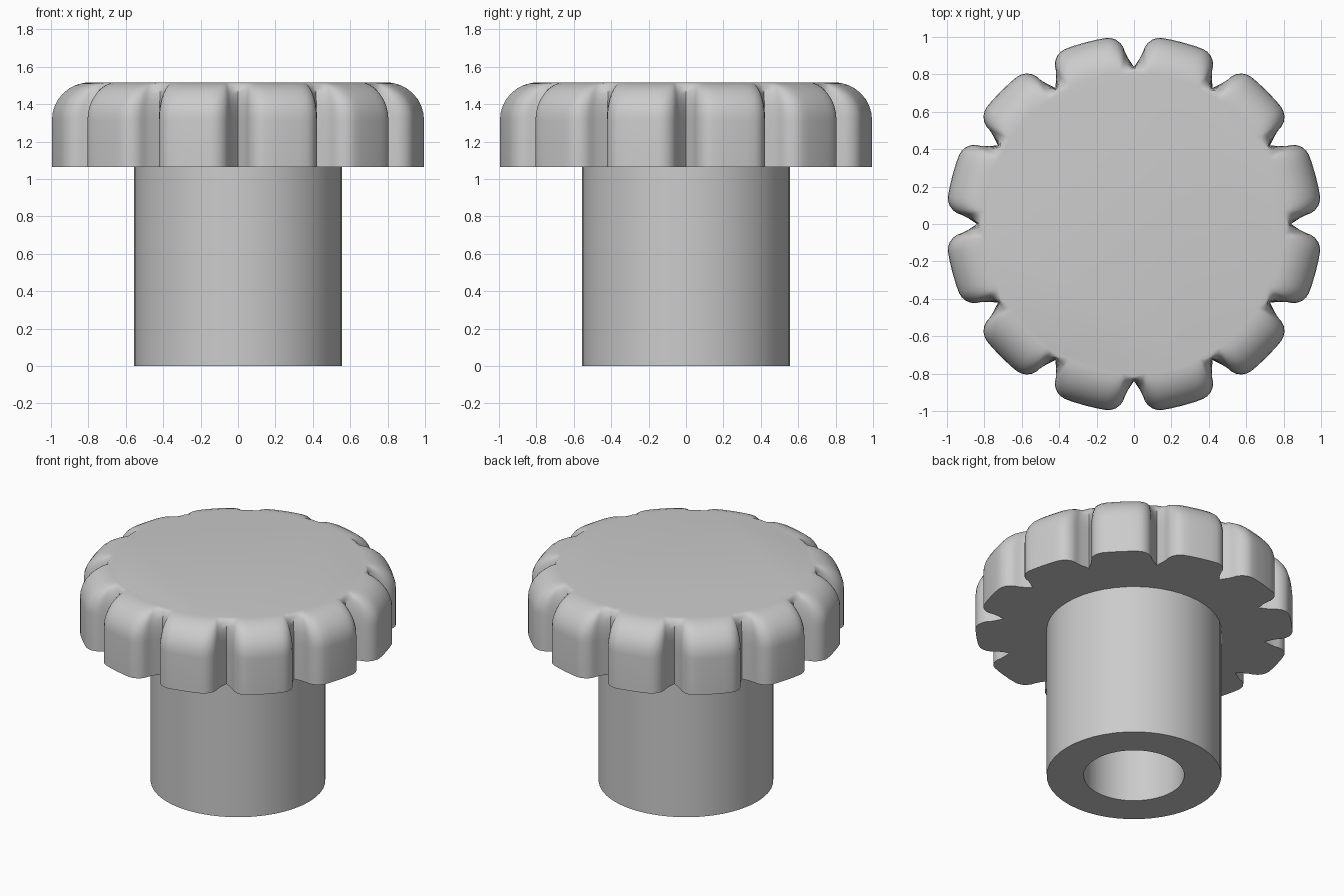
import bpy, bmesh, math

if "Cube" in bpy.data.objects:
    bpy.data.objects.remove(bpy.data.objects["Cube"])

LOBES = 12
HALF = math.pi / LOBES          # half the angle of one lobe
CAP_Z, FILLET_Z, FILLET_H = 1.065, 1.315, 0.20
FLAT_R, NOTCH_R, NOTCH_TOP_R = 0.805, 0.84, 0.818

mat = bpy.data.materials.new("plain_grey")
mat.diffuse_color = (0.6, 0.6, 0.6, 1)
mat.use_nodes = True
mat.node_tree.nodes["Principled BSDF"].inputs["Base Color"].default_value = mat.diffuse_color


def finish(name, bm, angle):
    bmesh.ops.recalc_face_normals(bm, faces=bm.faces)
    mesh = bpy.data.meshes.new(name)
    bm.to_mesh(mesh)
    bm.free()
    mesh.materials.append(mat)
    obj = bpy.data.objects.new(name, mesh)
    bpy.context.collection.objects.link(obj)
    bpy.ops.object.select_all(action='DESELECT')
    obj.select_set(True)
    bpy.context.view_layer.objects.active = obj
    bpy.ops.object.shade_smooth_by_angle(angle=math.radians(angle))


def loft(bm, rings):
    for a, b in zip(rings, rings[1:]):
        n = len(a)
        for i in range(n):
            j = (i + 1) % n
            bm.faces.new((a[i], a[j], b[j], b[i]))


# Half outline of a lobe: (sideways, outwards), mirrored for the other half
half = [(0.0, 1.005), (0.07, 1.003), (0.115, 0.999), (0.14, 0.991), (0.162, 0.976),
        (0.18, 0.953), (0.19, 0.925), (0.191, 0.90), (0.199, 0.865)]
lobe = [(-u, v) for u, v in reversed(half[1:])] + half


def cap_outline(s):
    """Lobed outline; s runs from 0 (full width) to 1 (round flat top)."""
    pts = []
    for k in range(LOBES):
        turn = (2 * k + 1) * HALF
        r = NOTCH_R + (NOTCH_TOP_R - NOTCH_R) * s
        pts.append((r * math.cos(turn - HALF), r * math.sin(turn - HALF)))
        for u, v in lobe:
            a = math.atan2(u, v) * 0.87
            uu = u + (FLAT_R * math.sin(a) - u) * s
            vv = v + (FLAT_R * math.cos(a) - v) * s
            pts.append((vv * math.cos(turn) - uu * math.sin(turn),
                        vv * math.sin(turn) + uu * math.cos(turn)))
    return pts


# Lobed cap with a rounded upper edge
bm = bmesh.new()
levels = [(CAP_Z, 0.0)]
for k in range(9):
    phi = k / 8 * math.pi / 2
    levels.append((FILLET_Z + FILLET_H * math.sin(phi), 1 - math.cos(phi)))
rings = [[bm.verts.new((x, y, z)) for x, y in cap_outline(s)] for z, s in levels]
loft(bm, rings)
bm.faces.new(rings[-1])
bm.faces.new(rings[0][::-1])
finish("lobed_cap", bm, 35)

# Hollow stem, closed at the top by the cap
bm = bmesh.new()
SEG = 48
rings = []
for r, z in [(0.555, CAP_Z), (0.555, 0.0), (0.32, 0.0), (0.32, CAP_Z)]:
    rings.append([bm.verts.new((r * math.cos(2 * math.pi * i / SEG),
                                r * math.sin(2 * math.pi * i / SEG), z))
                  for i in range(SEG)])
loft(bm, rings)
loft(bm, [rings[-1], rings[0]])
finish("hollow_stem", bm, 35)
